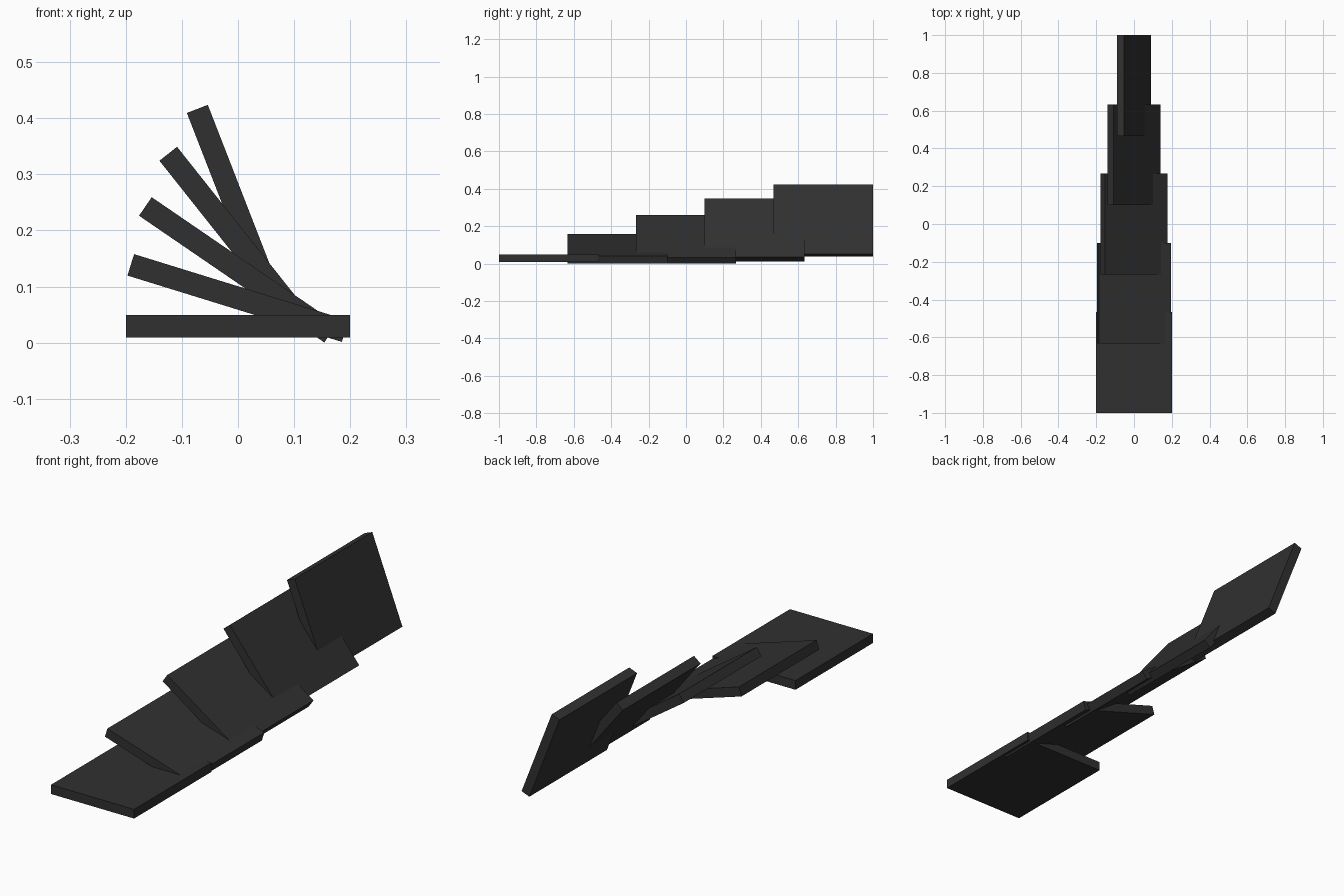
import bpy
import bmesh
from mathutils import Matrix

if "Cube" in bpy.data.objects:
    bpy.data.objects.remove(bpy.data.objects["Cube"])

# One dark material for all treads
dark = bpy.data.materials.new("charcoal")
dark.diffuse_color = (0.03, 0.03, 0.03, 1.0)
dark.use_nodes = True
dark.node_tree.nodes["Principled BSDF"].inputs["Base Color"].default_value = dark.diffuse_color

WIDTH, LENGTH, THICK = 0.4, 1.6 / 3, 0.04
COUNT, STEP, RISE, TWIST = 5, 1.1 / 3, 0.0502, 0.3

# Overlapping slabs that rise and twist towards the back
for i in range(COUNT):
    bm = bmesh.new()
    bmesh.ops.create_cube(bm, size=1.0, matrix=Matrix.Diagonal((WIDTH, LENGTH, THICK, 1)))
    mesh = bpy.data.meshes.new(f"twisted_slab_{i + 1}")
    bm.to_mesh(mesh)
    bm.free()
    mesh.materials.append(dark)
    slab = bpy.data.objects.new(f"twisted_slab_{i + 1}", mesh)
    slab.location = (0, (i - (COUNT - 1) / 2) * STEP, 0.0294 + i * RISE)
    slab.rotation_euler = (0, i * TWIST, 0)
    bpy.context.collection.objects.link(slab)
